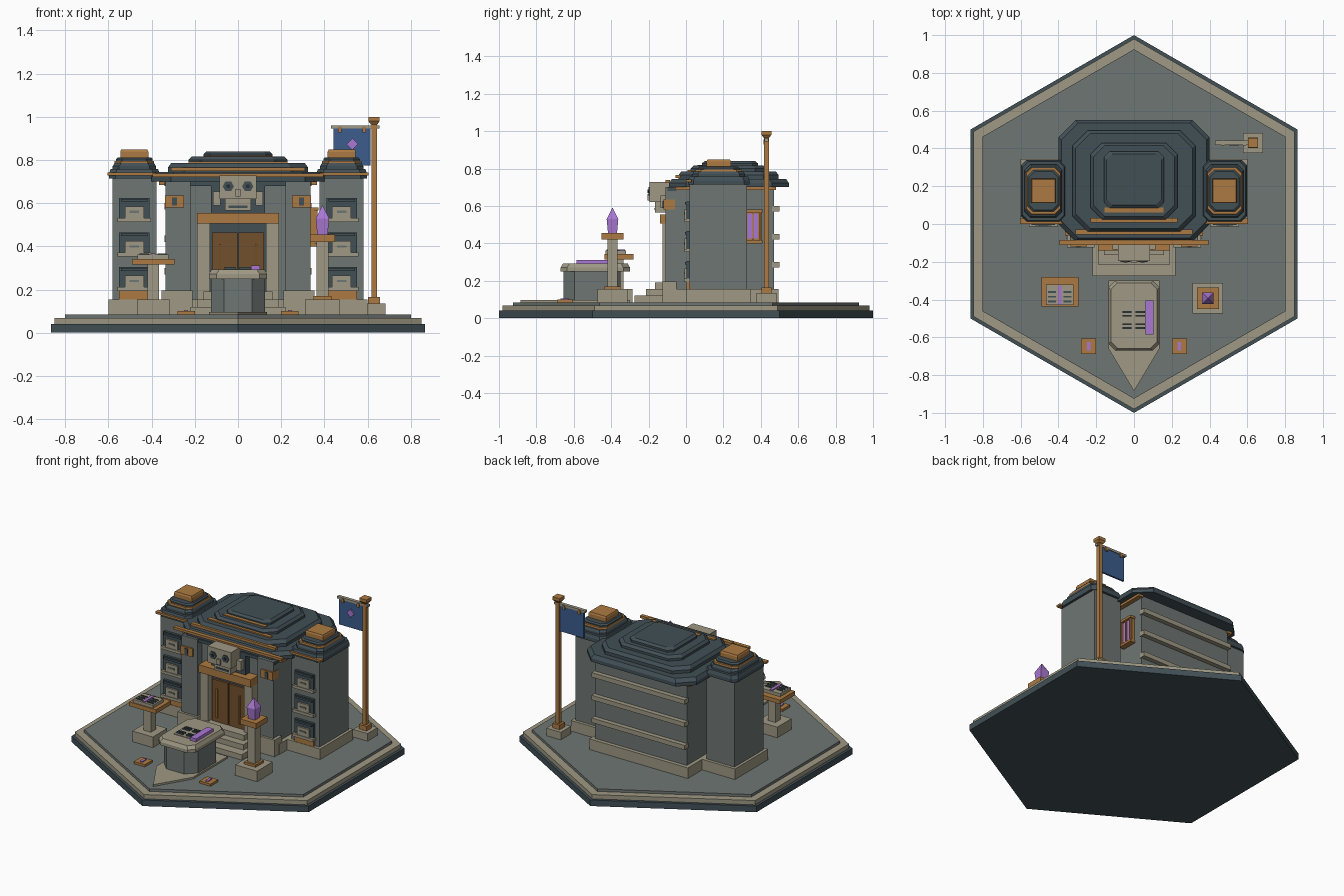
import bpy, bmesh, math

if "Cube" in bpy.data.objects:
    bpy.data.objects.remove(bpy.data.objects["Cube"])

def mat(name, r, g, b):
    m = bpy.data.materials.new(name)
    m.diffuse_color = (r, g, b, 1)
    m.use_nodes = True
    m.node_tree.nodes["Principled BSDF"].inputs["Base Color"].default_value = m.diffuse_color
    return m

SLATE = mat("dark slate", .054, .080, .093)
GREY = mat("wall grey", .156, .181, .171)
STONE = mat("pale stone", .342, .314, .230)
COPPER = mat("copper", .413, .195, .054)
WOOD = mat("door wood", .171, .080, .026)
PURPLE = mat("purple crystal", .402, .188, .645)
BLUE = mat("banner blue", .045, .107, .262)
BLACK = mat("dark recess", .020, .026, .032)

def loft(name, rings, m):
    """Closed solid through rings of equal point count."""
    bm = bmesh.new()
    rows = [[bm.verts.new(p) for p in ring] for ring in rings]
    n = len(rows[0])
    for a, b in zip(rows, rows[1:]):
        for i in range(n):
            j = (i + 1) % n
            bm.faces.new((a[i], a[j], b[j], b[i]))
    bm.faces.new(rows[0][::-1])
    bm.faces.new(rows[-1])
    bmesh.ops.recalc_face_normals(bm, faces=bm.faces)
    me = bpy.data.meshes.new(name)
    bm.to_mesh(me)
    bm.free()
    me.materials.append(m)
    ob = bpy.data.objects.new(name, me)
    bpy.context.collection.objects.link(ob)
    return ob

def prism(name, pts, z0, z1, m):
    return loft(name, [[(x, y, z) for x, y in pts] for z in (z0, z1)], m)

def box(name, x0, x1, y0, y1, z0, z1, m):
    return prism(name, [(x0, y0), (x1, y0), (x1, y1), (x0, y1)], z0, z1, m)

def pair(name, x0, x1, y0, y1, z0, z1, m):
    """Box mirrored across the centre plane."""
    for s in (-1, 1):
        box(name, *sorted((s * x0, s * x1)), y0, y1, z0, z1, m)

def block(name, cx, cy, h, z0, z1, m):
    return box(name, cx - h, cx + h, cy - h, cy + h, z0, z1, m)

def octa(x0, x1, y0, y1, c):
    return [(x0 + c, y0), (x1 - c, y0), (x1, y0 + c), (x1, y1 - c),
            (x1 - c, y1), (x0 + c, y1), (x0, y1 - c), (x0, y0 + c)]

def tier(name, x0, x1, y0, y1, c, z0, z1, m, t=.015):
    """Chamfered roof slab whose upper edge is bevelled inward by t."""
    low, high = octa(x0, x1, y0, y1, c), octa(x0 + t, x1 - t, y0 + t, y1 - t, c)
    mid = z0 + (z1 - z0) * .5
    loft(name, [[(x, y, z0) for x, y in low], [(x, y, mid) for x, y in low],
                [(x, y, z1) for x, y in high]], m)

def ngon(r, n, a0=0, cx=0, cy=0):
    return [(cx + r * math.cos(a0 + i * math.tau / n),
             cy + r * math.sin(a0 + i * math.tau / n)) for i in range(n)]

def plate(name, r, n, a0, cx, cz, y0, y1, m):
    """Regular polygon facing the front."""
    pts = ngon(r, n, a0, cx, cz)
    return loft(name, [[(x, y, z) for x, z in pts] for y in (y0, y1)], m)

# Hexagonal platform
G = .085
for nm, r, z0, z1, m in (("platform_base", 1, 0, .04, SLATE),
                         ("platform_rim", .98, .04, .068, STONE),
                         ("platform_floor", .925, .068, G, GREY)):
    prism(nm, ngon(r, 6, math.pi / 2), z0, z1, m)

# Main hall
box("hall_walls", -.335, .335, -.06, .47, G, .71, GREY)
box("hall_plinth", -.36, .36, -.08, .495, G, .155, STONE)
for z in (.27, .42, .57):
    box("rear_band", -.34, .34, .46, .50, z, z + .03, STONE)
roof = ((.40, -.09, .55, .09, .70, .745), (.325, -.04, .495, .08, .745, .785),
        (.23, .025, .43, .06, .785, .815), (.16, .085, .385, .03, .815, .84))
for h, y0, y1, c, z0, z1 in roof:
    tier("hall_roof_tier", -h, h, y0, y1, c, z0, z1, SLATE)
for h, y, z in ((.395, -.10, .73), (.31, -.045, .757), (.23, .018, .785), (.155, .072, .812)):
    box("roof_trim", -h, h, y - .01, y + .015, z - .008, z + .008, COPPER)
pair("side_roof_trim", .33, .365, -.06, .48, .685, .70, COPPER)

# Front pilasters and their copper clasps
pair("front_pilaster", .22, .335, -.11, -.05, G, .70, GREY)
pair("pilaster_base", .21, .355, -.125, -.05, G, .195, STONE)
pair("pilaster_clasp", .25, .337, -.12, -.06, .58, .635, COPPER)
pair("clasp_slot", .283, .305, -.125, -.11, .588, .627, SLATE)
box("cornice", -.34, .34, -.10, -.05, .68, .70, SLATE)

# Doorway
pair("door_jamb", .13, .19, -.125, -.05, G, .505, STONE)
box("door_recess", -.135, .135, -.085, -.05, G, .505, SLATE)
pair("door_leaf", .003, .12, -.10, -.08, .19, .465, WOOD)
pair("door_handle", .078, .088, -.108, -.095, .22, .41, COPPER)
box("door_lintel", -.19, .19, -.14, -.05, .505, .555, COPPER)
box("lintel_panel", -.125, .125, -.10, -.05, .555, .68, SLATE)

# Carved mask over the door
box("mask_head", -.085, .085, -.195, -.05, .62, .728, STONE)
box("mask_jaw", -.06, .06, -.165, -.06, .565, .62, STONE)
pair("mask_cheek", .08, .115, -.135, -.06, .59, .655, STONE)
box("mask_nose", -.012, .012, -.207, -.19, .63, .665, STONE)
box("mask_mouth", -.045, .045, -.169, -.16, .578, .59, SLATE)
for s in (-1, 1):
    plate("mask_eye", .026, 6, 0, s * .045, .678, -.201, -.19, SLATE)
    plate("mask_pupil", .01, 6, 0, s * .045, .678, -.205, -.195, BLACK)

# Entrance steps
for h, y, z in ((.22, -.275, .12), (.19, -.215, .155), (.16, -.165, .19)):
    box("entrance_step", -h, h, y, -.08, G, z, STONE)

# Flanking towers
for s in (-1, 1):
    cx, cy = s * .48, .175
    def part(nm, h, y0, y1, z0, z1, m):
        box(nm, cx - h, cx + h, y0, y1, z0, z1, m)
    part("tower_walls", .102, .02, .325, G, .715, GREY)
    part("tower_plinth", .12, .0, .345, G, .155, STONE)
    part("tower_foot_panel", .07, .003, .03, .155, .195, COPPER)
    for z in (.205, .365, .525):
        part("window_panel", .07, .004, .03, z, z + .10, SLATE)
        part("window_sill", .077, -.012, .03, z - .012, z + .006, STONE)
        part("window_block", .044, -.008, .02, z + .006, z + .06, STONE)
        part("window_slot", .022, -.012, 0, z + .03, z + .04, GREY)
        part("window_hood", .062, -.005, .02, z + .082, z + .095, SLATE)
    part("tower_trim", .124, -.0, .03, .728, .742, COPPER)
    for h, d, z0, z1 in ((.118, .165, .715, .757), (.10, .14, .757, .785), (.085, .11, .795, .812)):
        tier("tower_roof_tier", cx - h, cx + h, cy - d, cy + d, .03, z0, z1, SLATE, .008)
    tier("tower_roof_band", cx - .092, cx + .092, cy - .125, cy + .125, .03, .785, .796, COPPER, .002)
    loft("tower_cap", [[(x, y, z) for x, y in ngon(r, 4, math.pi / 4, cx, cy)]
                       for r, z in ((.092, .812), (.092, .838), (.086, .848))], COPPER)

# Glowing side window
box("side_window_frame", .33, .355, .31, .405, .40, .58, COPPER)
box("side_window_glass", .35, .361, .33, .385, .425, .56, PURPLE)
for y in (.315, .355, .393):
    box("side_window_bar", .35, .368, y, y + .008, .40, .58, COPPER)
for z in (.40, .565):
    box("side_window_ledge", .33, .372, .305, .41, z, z + .015, COPPER)

# Central altar with pointed paving slab
prism("altar_paving", [(-.135, -.30), (-.135, -.66), (0, -.885), (.135, -.66), (.135, -.30)],
      .08, .097, STONE)
prism("altar_body", octa(-.125, .125, -.655, -.35, .06), .095, .255, GREY)
tier("altar_top", -.135, .135, -.67, -.30, .035, .25, .292, STONE, .012)
box("altar_panel", -.07, .07, -.57, -.44, .29, .296, STONE)
for y in (-.555, -.49):
    for x in (-.062, .008):
        for k in (0, .02):
            box("altar_slot", x, x + .05, y + k, y + k + .009, .294, .305, SLATE)
box("altar_purple_bar", .06, .103, -.585, -.405, .29, .312, PURPLE)

# Control table on the left
tx, ty = -.393, -.36
block("table_base", tx, ty, .075, G, .155, STONE)
block("table_column", tx, ty, .027, .155, .315, STONE)
box("table_top", tx - .098, tx + .098, -.437, -.28, .315, .342, COPPER)
box("table_panel", tx - .072, tx + .072, -.43, -.32, .342, .362, STONE)
box("table_strip", tx - .01, tx + .01, -.425, -.325, .36, .368, PURPLE)
for x in (tx - .062, tx + .02):
    for y in (-.415, -.39, -.365):
        box("table_slot", x, x + .042, y, y + .01, .36, .368, SLATE)

# Crystal pedestal on the right
px, py = .391, -.393
block("pedestal_base", px, py, .08, G, .155, STONE)
block("pedestal_foot", px, py, .042, .155, .17, COPPER)
block("pedestal_column", px, py, .028, .17, .42, STONE)
block("pedestal_tray", px, py, .058, .42, .455, COPPER)
loft("crystal", [[(x, y, z) for x, y in ngon(r, 4, math.pi / 4, px, py)]
                 for r, z in ((.034, .455), (.044, .53), (.002, .588))], PURPLE)

# Ground lamps
for s in (-1, 1):
    block("lamp_plate", s * .24, -.647, .04, G - .005, .1, COPPER)
    box("lamp_light", s * .24 - .009, s * .24 + .009, -.67, -.625, .1, .106, PURPLE)

# Banner and pole
bx, by = .63, .43
block("pole_base", bx, by, .053, G, .135, STONE)
block("pole_foot", bx, by, .027, .135, .165, COPPER)
block("pole", bx, by, .013, .165, .975, COPPER)
loft("pole_cap", [[(x, y, z) for x, y in ngon(r, 4, math.pi / 4, bx, by)]
                  for r, z in ((.022, .965), (.037, .98), (.037, 1.0))], COPPER)
box("banner_beam", .43, .655, by - .011, by + .011, .945, .96, STONE)
box("banner_cloth", .443, .614, by - .006, by + .006, .775, .945, BLUE)
for x in (.472, .585):
    box("banner_clip", x - .008, x + .008, by - .015, by + .015, .928, .955, COPPER)
plate("banner_emblem", .027, 4, 0, .53, .873, by - .014, by - .005, PURPLE)
